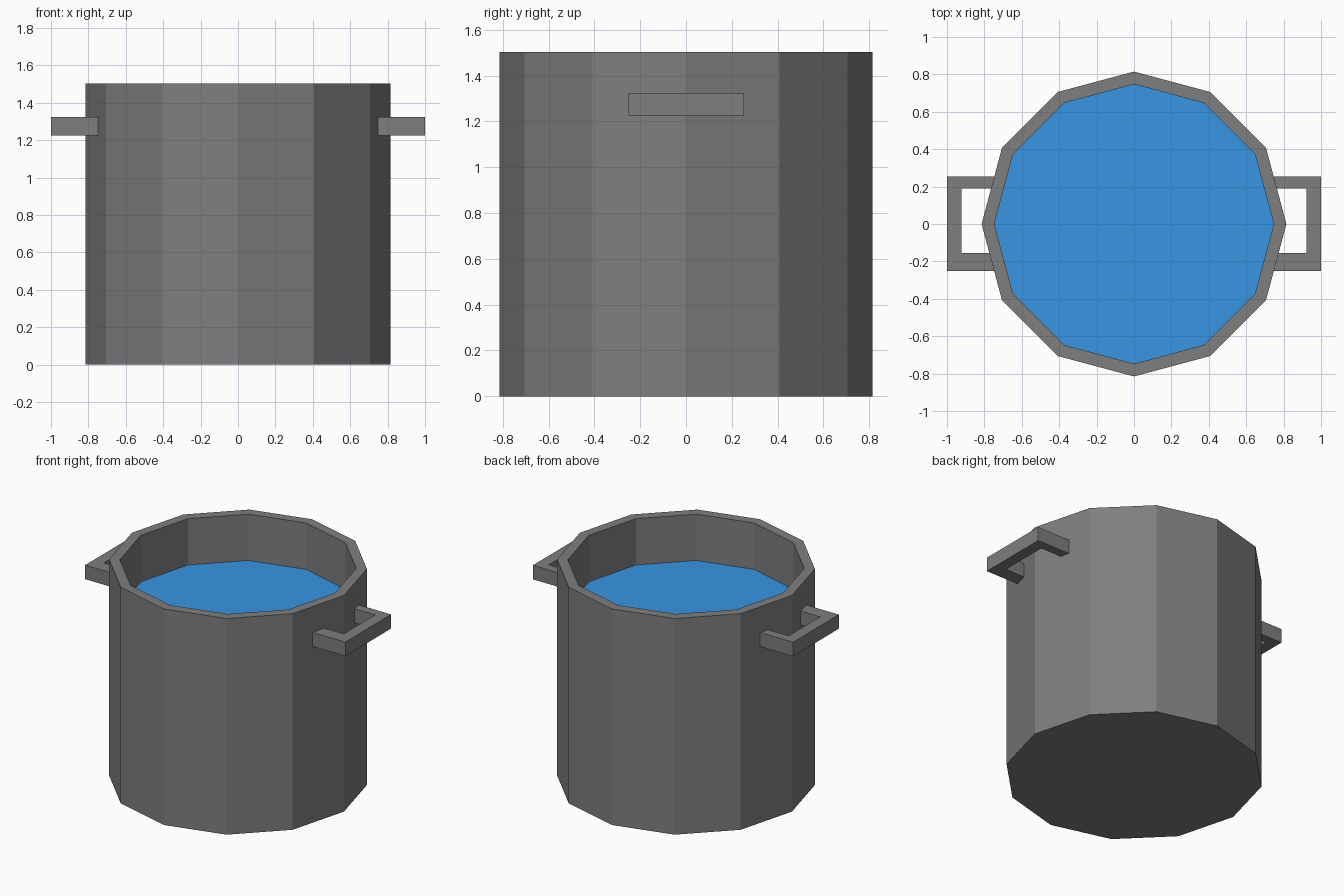
import bpy, bmesh, math

if "Cube" in bpy.data.objects:
    bpy.data.objects.remove(bpy.data.objects["Cube"])

SIDES = 12
R_OUT, R_IN = 0.815, 0.747
HEIGHT, FLOOR, WATER = 1.502, 0.07, 1.18


def make_material(name, color):
    mat = bpy.data.materials.new(name)
    mat.diffuse_color = color
    mat.use_nodes = True
    mat.node_tree.nodes["Principled BSDF"].inputs["Base Color"].default_value = mat.diffuse_color
    return mat


def make_object(name, bm, mat):
    bmesh.ops.recalc_face_normals(bm, faces=bm.faces)
    mesh = bpy.data.meshes.new(name)
    bm.to_mesh(mesh)
    bm.free()
    mesh.materials.append(mat)
    obj = bpy.data.objects.new(name, mesh)
    bpy.context.collection.objects.link(obj)
    return obj


def ring(bm, radius, z):
    angles = [math.tau * i / SIDES for i in range(SIDES)]
    return [bm.verts.new((radius * math.cos(a), radius * math.sin(a), z)) for a in angles]


metal = make_material("dark_metal", (0.21, 0.21, 0.21, 1))
blue = make_material("water_blue", (0.04, 0.30, 0.76, 1))

# Pot: profile swept round twelve sides, closed under and inside
bm = bmesh.new()
profile = [(R_OUT, 0), (R_OUT, HEIGHT), (R_IN, HEIGHT), (R_IN, FLOOR)]
rings = [ring(bm, r, z) for r, z in profile]
for a, b in zip(rings, rings[1:]):
    for i in range(SIDES):
        j = (i + 1) % SIDES
        bm.faces.new((a[i], a[j], b[j], b[i]))
bm.faces.new(rings[0])
bm.faces.new(rings[-1])
make_object("pot_body", bm, metal)

# Water surface: flat disc touching the inner wall
bm = bmesh.new()
bm.faces.new(ring(bm, R_IN, WATER))
make_object("water", bm, blue)

# Handles: U-shaped outline extruded upward, ends buried in the wall, mirrored
bm = bmesh.new()
outline = [(0.72, -0.25), (1.0, -0.25), (1.0, 0.253), (0.72, 0.253),
           (0.72, 0.19), (0.922, 0.19), (0.922, -0.155), (0.72, -0.155)]
face = bm.faces.new([bm.verts.new((x, y, 1.225)) for x, y in outline])
extruded = bmesh.ops.extrude_face_region(bm, geom=[face], use_keep_orig=True)
top = [v for v in extruded["geom"] if isinstance(v, bmesh.types.BMVert)]
bmesh.ops.translate(bm, verts=top, vec=(0, 0, 0.098))
handles = make_object("handles", bm, metal)
mirror = handles.modifiers.new("mirror", 'MIRROR')
mirror.use_axis[0] = True
